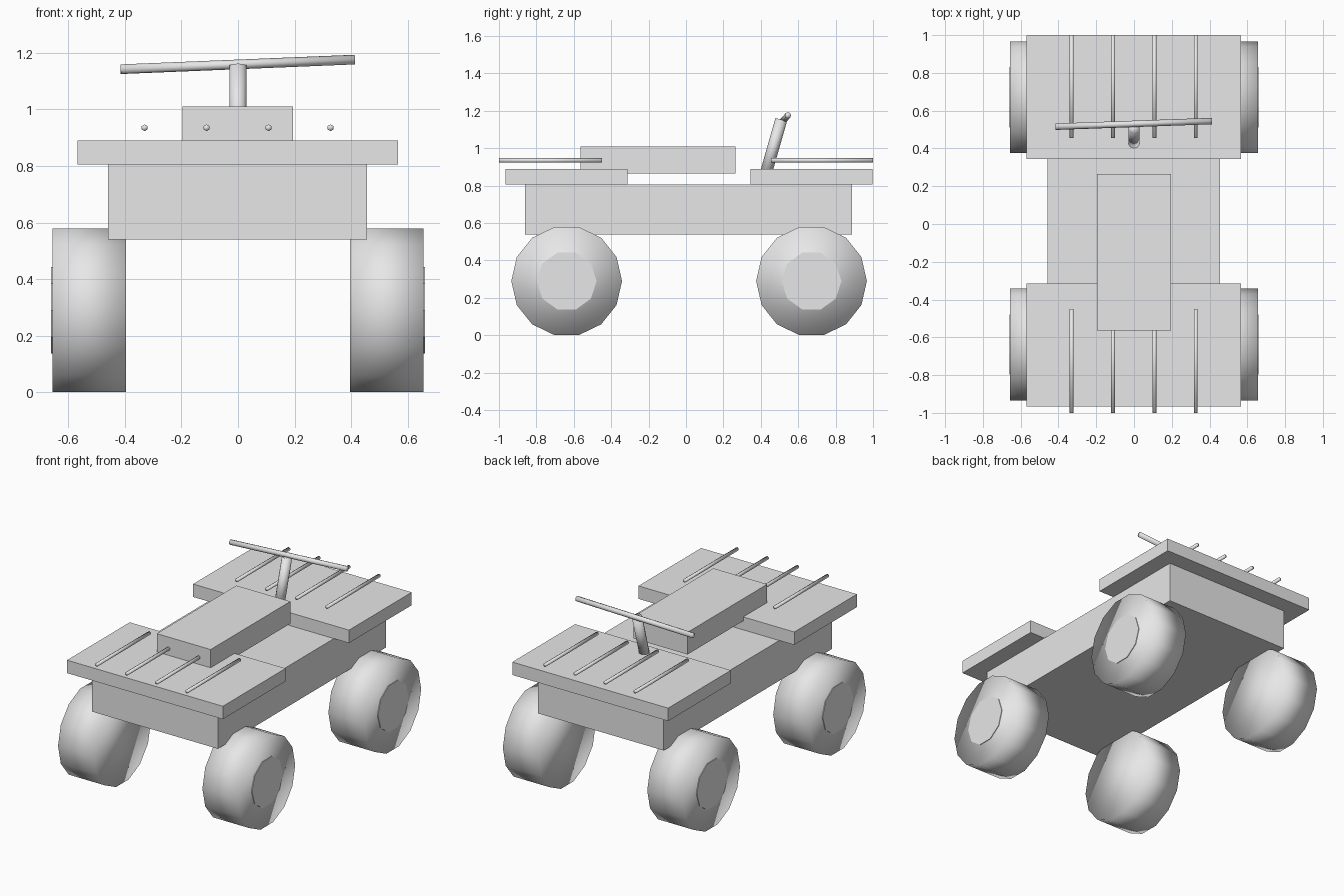
import bpy
from math import pi
from mathutils import Vector

cube = bpy.data.objects.get("Cube")
if cube:
    bpy.data.objects.remove(cube, do_unlink=True)

# Single plain grey
grey = bpy.data.materials.new("light_grey")
grey.use_nodes = True
colour = (0.8, 0.8, 0.8, 1)
grey.diffuse_color = colour
grey.node_tree.nodes["Principled BSDF"].inputs["Base Color"].default_value = colour


def finish(name, smooth=False):
    ob = bpy.context.object
    ob.name = name
    ob.data.materials.append(grey)
    if smooth:
        bpy.ops.object.shade_smooth()
    return ob


def box(name, low, high):
    low, high = Vector(low), Vector(high)
    bpy.ops.mesh.primitive_cube_add(size=1, location=(low + high) / 2)
    ob = finish(name)
    ob.scale = high - low
    return ob


def rod(name, start, end, radius, sides, smooth=False, roll=0):
    start, end = Vector(start), Vector(end)
    axis = end - start
    bpy.ops.mesh.primitive_cylinder_add(vertices=sides, radius=radius, depth=axis.length,
                                        location=(start + end) / 2)
    ob = finish(name, smooth)
    turn = axis.to_track_quat('Z', 'Y').to_matrix()
    ob.rotation_euler = (turn @ Vector((0, 0, 1)).rotation_difference(
        Vector((0, 0, 1))).to_matrix()).to_euler()
    ob.rotation_euler.rotate_axis('Z', roll)
    return ob


# Chassis, fenders and seat
box("body", (-0.459, -0.86, 0.54), (0.456, 0.887, 0.805))
box("front_fender", (-0.568, -0.966, 0.805), (0.566, -0.314, 0.89))
box("rear_fender", (-0.568, 0.345, 0.805), (0.566, 0.997, 0.89))
box("seat", (-0.197, -0.563, 0.864), (0.195, 0.265, 1.01))

# Wheels with flat hub caps, widest points level with the axle
for end, y in (("front", -0.638), ("rear", 0.671)):
    for side, s in (("left", 1), ("right", -1)):
        rod(f"{end}_{side}_wheel", (s * 0.395, y, 0.29), (s * 0.656, y, 0.29), 0.296, 14, True, pi / 2)
        rod(f"{end}_{side}_hub", (s * 0.56, y, 0.29), (s * 0.66, y, 0.29), 0.16, 10, False, pi / 2)

# Luggage rack bars
for i in range(4):
    x = -0.33 + i * 0.219
    rod(f"front_rack_bar_{i + 1}", (x, -1, 0.935), (x, -0.45, 0.935), 0.012, 6, True)
    rod(f"rear_rack_bar_{i + 1}", (x, 0.455, 0.935), (x, 1, 0.935), 0.012, 6, True)

# Steering column and slightly skewed handlebar
rod("steering_column", (0, 0.424, 0.855), (0, 0.509, 1.153), 0.032, 10, True)
rod("handlebar", (-0.415, 0.515, 1.142), (0.413, 0.545, 1.176), 0.017, 8, True)
